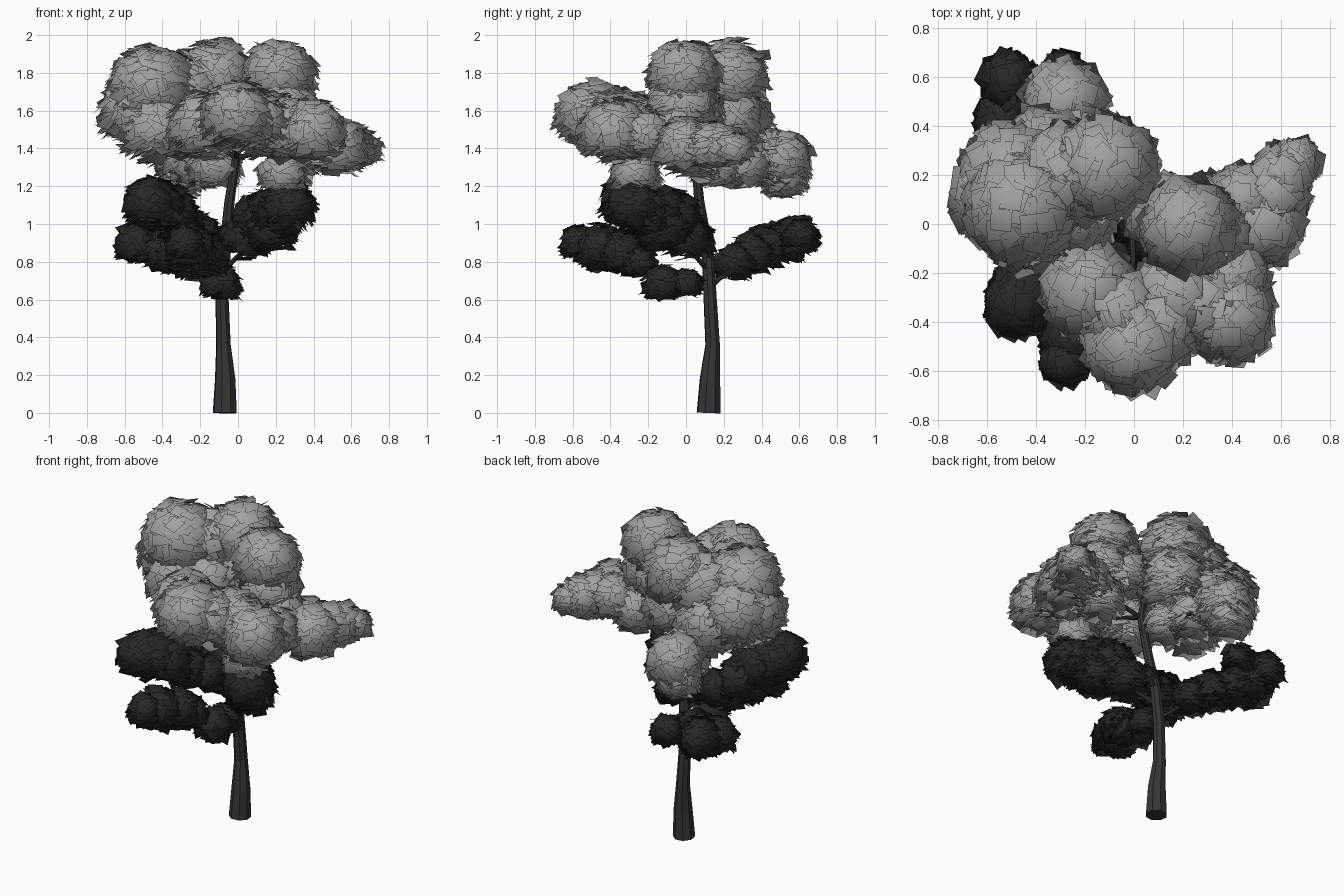
import bpy
import math
import random
from mathutils import Vector

random.seed(7)
if "Cube" in bpy.data.objects:
    bpy.data.objects.remove(bpy.data.objects["Cube"], do_unlink=True)


def material(name, grey):
    mat = bpy.data.materials.new(name)
    mat.use_nodes = True
    colour = (grey, grey, grey, 1)
    mat.diffuse_color = colour
    bsdf = mat.node_tree.nodes["Principled BSDF"]
    bsdf.inputs["Base Color"].default_value = colour
    bsdf.inputs["Roughness"].default_value = 0.9
    return mat


bark = material("dark bark", 0.036)
light_leaf = material("light grey leaves", 0.36)
dark_leaf = material("charcoal leaves", 0.021)


def limb(name, points):
    """Tapering eight-sided limb through (x, y, z, radius) points."""
    curve = bpy.data.curves.new(name, "CURVE")
    curve.dimensions = "3D"
    curve.bevel_depth = 1
    curve.bevel_resolution = 2
    curve.use_fill_caps = True
    spline = curve.splines.new("POLY")
    spline.points.add(len(points) - 1)
    spline.use_smooth = False
    for p, (x, y, z, r) in zip(spline.points, points):
        p.co = (x, y, z, 1)
        p.radius = r
    curve.materials.append(bark)
    obj = bpy.data.objects.new(name, curve)
    bpy.context.collection.objects.link(obj)
    bpy.ops.object.select_all(action="DESELECT")
    obj.select_set(True)
    bpy.context.view_layer.objects.active = obj
    bpy.ops.object.convert(target="MESH")


def foliage(name, clumps, mat):
    """Shaggy shell of square leaf cards around each (x, y, z, radius) clump."""
    verts, faces, normals = [], [], []
    for x, y, z, r in clumps:
        centre = Vector((x, y, z))
        count = int(6000 * r * r) + 25
        for i in range(count):
            # Loosely even spread of directions over the sphere
            h = 1 - 2 * (i + 0.5) / count
            a = i * math.pi * (3 - math.sqrt(5))
            ring = math.sqrt(1 - h * h)
            out = Vector((ring * math.cos(a), ring * math.sin(a), h))
            out += Vector([random.gauss(0, 0.08) for _ in range(3)])
            out.normalize()
            # Thinner cover underneath
            if out.z < -0.5 and random.random() < 0.4:
                continue
            pos = centre + out * r * random.uniform(0.7, 0.93)
            if any((pos - Vector(c[:3])).length < 0.6 * c[3] for c in clumps):
                continue
            # Cards lie like shingles, leaning towards the sky
            n = Vector((0.8 * out.x, 0.8 * out.y, abs(out.z) + 0.4))
            n += Vector([random.gauss(0, 0.25) for _ in range(3)])
            n.normalize()
            if n.dot(out) < 0:
                n.negate()
            u = n.orthogonal().normalized()
            v = n.cross(u)
            half = random.uniform(0.056, 0.068)
            spin = random.uniform(0, math.tau)
            first = len(verts)
            for k in range(4):
                b = spin + k * math.pi / 2
                co = pos + (u * math.cos(b) + v * math.sin(b)) * half
                verts.append(co)
                normals.append((co - centre).normalized())
            faces.append(tuple(range(first, first + 4)))
    mesh = bpy.data.meshes.new(name)
    mesh.from_pydata(verts, [], faces)
    mesh.materials.append(mat)
    for p in mesh.polygons:
        p.use_smooth = True
    # Rounded shading across every clump
    mesh.normals_split_custom_set_from_vertices(normals)
    obj = bpy.data.objects.new(name, mesh)
    bpy.context.collection.objects.link(obj)


# Trunk
limb("trunk", [(-.07, .12, 0, .066), (-.068, .127, .18, .056),
               (-.077, .141, .36, .04), (-.085, .127, .62, .036),
               (-.07, .115, .85, .033), (-.045, .07, 1.12, .028),
               (-.01, .05, 1.35, .022), (-.03, .1, 1.65, .014)])

# Branches from the trunk into the foliage
branches = {
    "low_front_branch": [(-.08, .12, .66), (-.1, -.1, .72), (-.27, -.5, .88)],
    "back_branch": [(-.085, .12, .66), (-.25, .28, .8), (-.52, .56, .94)],
    "front_right_branch": [(-.07, .11, .82), (-.3, -.15, 1), (-.46, -.3, 1.12)],
    "front_left_branch": [(-.07, .11, .76), (.12, -.05, .95), (.28, -.25, 1.1)],
    "upper_back_branch": [(-.02, .06, 1.28), (-.15, .25, 1.32), (-.28, .48, 1.34)],
    "upper_left_branch": [(-.01, .05, 1.35), (.3, .05, 1.42), (.55, .1, 1.42)],
    "upper_front_branch": [(-.01, .05, 1.35), (0, -.25, 1.48), (0, -.45, 1.56)],
    "upper_right_branch": [(-.01, .05, 1.35), (-.25, .1, 1.5), (-.45, .15, 1.65)],
}
for name, path in branches.items():
    limb(name, [(*p, r) for p, r in zip(path, (.014, .01, .005))])

# Dark lower boughs
foliage("low_front_leaves", [(-.08, .0, .69, .08), (-.09, -.12, .69, .1),
                             (-.15, -.25, .8, .08), (-.19, -.34, .85, .12),
                             (-.25, -.46, .88, .13), (-.28, -.56, .9, .09)],
        dark_leaf)
foliage("back_leaves", [(-.22, .26, .8, .1), (-.31, .34, .84, .12),
                        (-.41, .42, .87, .12), (-.53, .43, .9, .11),
                        (-.48, .52, .9, .12), (-.51, .59, .94, .11),
                        (-.29, .61, .94, .08)], dark_leaf)
foliage("front_right_leaves", [(-.2, -.02, .95, .1), (-.3, -.1, 1.0, .12),
                               (-.36, -.2, 1.07, .14), (-.43, -.27, 1.1, .15),
                               (-.47, -.32, 1.12, .14)], dark_leaf)
foliage("front_left_leaves", [(-.04, .06, .93, .08), (.06, .01, .93, .13),
                              (.12, -.06, 1.04, .14), (.18, -.12, .98, .14),
                              (.18, -.14, 1.08, .13), (.23, -.21, 1.06, .14),
                              (.27, -.28, 1.1, .14)], dark_leaf)

# Light crown
foliage("crown_right", [(-.46, .07, 1.73, .24), (-.54, .1, 1.6, .21),
                        (-.42, .0, 1.5, .2), (-.36, .26, 1.53, .21),
                        (-.5, .2, 1.62, .22), (-.28, .2, 1.72, .22),
                        (-.25, .05, 1.52, .18), (-.12, .23, 1.78, .22),
                        (-.1, .22, 1.56, .21)], light_leaf)
foliage("crown_top", [(.22, -.01, 1.8, .2), (.24, -.02, 1.62, .19),
                      (.12, .05, 1.6, .16), (.32, -.05, 1.48, .17),
                      (.31, .06, 1.36, .14)], light_leaf)
foliage("crown_front", [(0, -.5, 1.58, .2), (-.18, -.27, 1.52, .2),
                        (-.06, -.36, 1.55, .18), (.1, -.42, 1.54, .18),
                        (.17, -.3, 1.52, .19), (.28, -.33, 1.5, .18),
                        (.39, -.38, 1.49, .19), (.4, -.22, 1.47, .15),
                        (.24, -.27, 1.27, .13)], light_leaf)
foliage("crown_left", [(.53, 0, 1.41, .17), (.45, .1, 1.42, .14),
                       (.57, .12, 1.41, .14), (.6, .19, 1.41, .13),
                       (.66, .25, 1.4, .09)], light_leaf)
foliage("crown_back", [(-.28, .5, 1.35, .17), (-.31, .52, 1.26, .13),
                       (-.27, .4, 1.36, .16), (-.18, .3, 1.32, .15),
                       (-.12, .16, 1.31, .14)], light_leaf)
